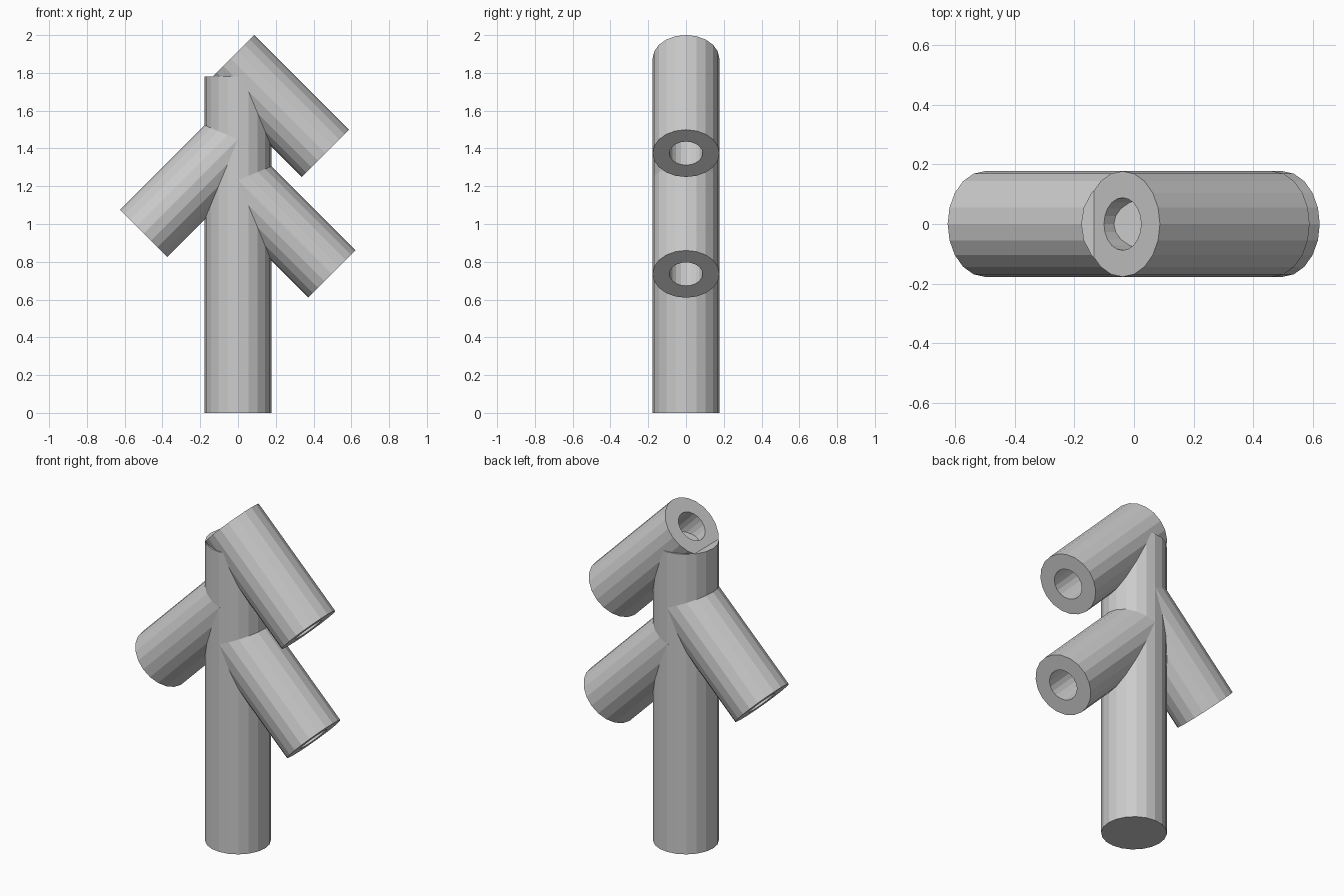
import bpy, bmesh
from math import cos, sin, pi
from mathutils import Matrix, Vector

if "Cube" in bpy.data.objects:
    bpy.data.objects.remove(bpy.data.objects["Cube"])

SIDES = 20
R_OUT, R_IN = 0.177, 0.088
LENGTH = 0.709


def finish(name, bm):
    bmesh.ops.recalc_face_normals(bm, faces=bm.faces[:])
    mesh = bpy.data.meshes.new(name)
    bm.to_mesh(mesh)
    bm.free()
    obj = bpy.data.objects.new(name, mesh)
    bpy.context.collection.objects.link(obj)
    return obj


def ring(bm, r, z):
    return [bm.verts.new((r * cos(2 * pi * i / SIDES), r * sin(2 * pi * i / SIDES), z))
            for i in range(SIDES)]


def hollow_branch(name, tip, side):
    """Open tube sloping 45 degrees; tip = (x, z) of the lower end, side = +1 right, -1 left."""
    bm = bmesh.new()
    rings = [ring(bm, R_OUT, 0), ring(bm, R_OUT, LENGTH),
             ring(bm, R_IN, LENGTH), ring(bm, R_IN, 0)]
    for k in range(4):
        a, b = rings[k], rings[(k + 1) % 4]
        for i in range(SIDES):
            j = (i + 1) % SIDES
            bm.faces.new((a[i], a[j], b[j], b[i]))
    obj = finish(name, bm)
    obj.matrix_world = (Matrix.Translation(Vector((tip[0], 0, tip[1])))
                        @ Matrix.Rotation(-side * pi / 4, 4, 'Y'))


# Solid upright trunk
bm = bmesh.new()
bmesh.ops.create_cone(bm, cap_ends=True, segments=SIDES, radius1=R_OUT, radius2=R_OUT,
                      depth=1.78, matrix=Matrix.Translation((0, 0, 0.89)))
finish("trunk", bm)

# Three hollow branches sloping down and away from the trunk
hollow_branch("top_right_branch", (0.463, 1.374), 1)
hollow_branch("left_branch", (-0.499, 0.950), -1)
hollow_branch("lower_right_branch", (0.497, 0.735), 1)
